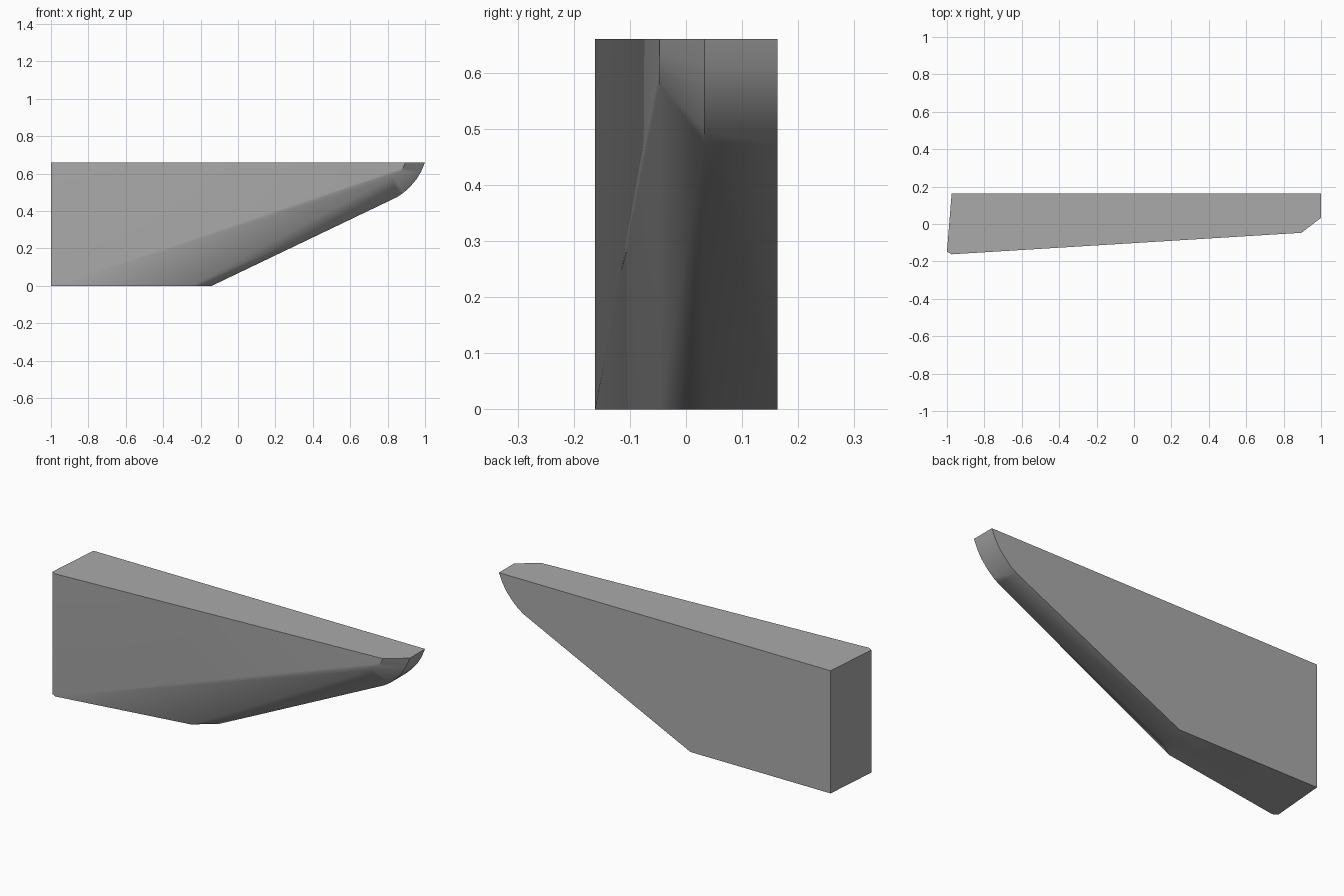
import bpy, bmesh

cube = bpy.data.objects.get("Cube")
if cube:
    bpy.data.objects.remove(cube, do_unlink=True)

HEIGHT = 0.66
BACK_Y, RIDGE_Y, FRONT_Y = 0.163, 0.033, -0.047

# Side profiles (x, z) of the raked end, from the foot up to the rounded tip
outer = [(-0.14, 0), (0.85, 0.474), (0.885, 0.497), (0.92, 0.53),
         (0.953, 0.568), (0.979, 0.61), (1, HEIGHT)]
inner = [(-0.25, 0), (0.828, 0.58), (0.842, 0.588), (0.857, 0.599),
         (0.871, 0.613), (0.883, 0.632), (0.895, HEIGHT)]

bm = bmesh.new()


def rail(profile, y):
    return [bm.verts.new((x, y, z)) for x, z in profile]


def post(x, y):
    """Vertical edge: bottom and top vertex."""
    return rail([(x, 0), (x, HEIGHT)], y)


back = rail(outer, BACK_Y)
ridge = rail(outer, RIDGE_Y)
front = rail(inner, FRONT_Y)
end_back = post(-0.975, BACK_Y)
end_side = post(-1, -0.148)
end_front = post(-0.975, -0.162)

# Back panel and square end
bm.faces.new([end_back[0], *back, end_back[1]])
for a, b in ((end_back, end_side), (end_side, end_front)):
    bm.faces.new([a[0], a[1], b[1], b[0]])

# Raked underside, then the bevel in front of it
for i in range(len(outer) - 1):
    bm.faces.new([back[i], ridge[i], ridge[i + 1], back[i + 1]])
    bm.faces.new([front[i], ridge[i], ridge[i + 1]])
    bm.faces.new([front[i], ridge[i + 1], front[i + 1]])

# Front panel as a fan from the lower outer corner
for i in range(len(inner) - 1):
    bm.faces.new([end_front[0], front[i], front[i + 1]])
bm.faces.new([end_front[0], front[-1], end_front[1]])

# Flat top and bottom
for k in (0, -1):
    bm.faces.new([end_back[k], end_side[k], end_front[k],
                  front[k], ridge[k], back[k]])

bmesh.ops.recalc_face_normals(bm, faces=bm.faces[:])
mesh = bpy.data.meshes.new("raked_block")
bm.to_mesh(mesh)
bm.free()

# Plain grey
grey = bpy.data.materials.new("light grey")
grey.use_nodes = True
colour = (0.4, 0.4, 0.4, 1)
grey.diffuse_color = colour
grey.node_tree.nodes["Principled BSDF"].inputs["Base Color"].default_value = colour
mesh.materials.append(grey)

block = bpy.data.objects.new("raked_block", mesh)
bpy.context.collection.objects.link(block)
bpy.context.view_layer.objects.active = block
block.select_set(True)
bpy.ops.object.shade_smooth_by_angle(angle=0.6)
